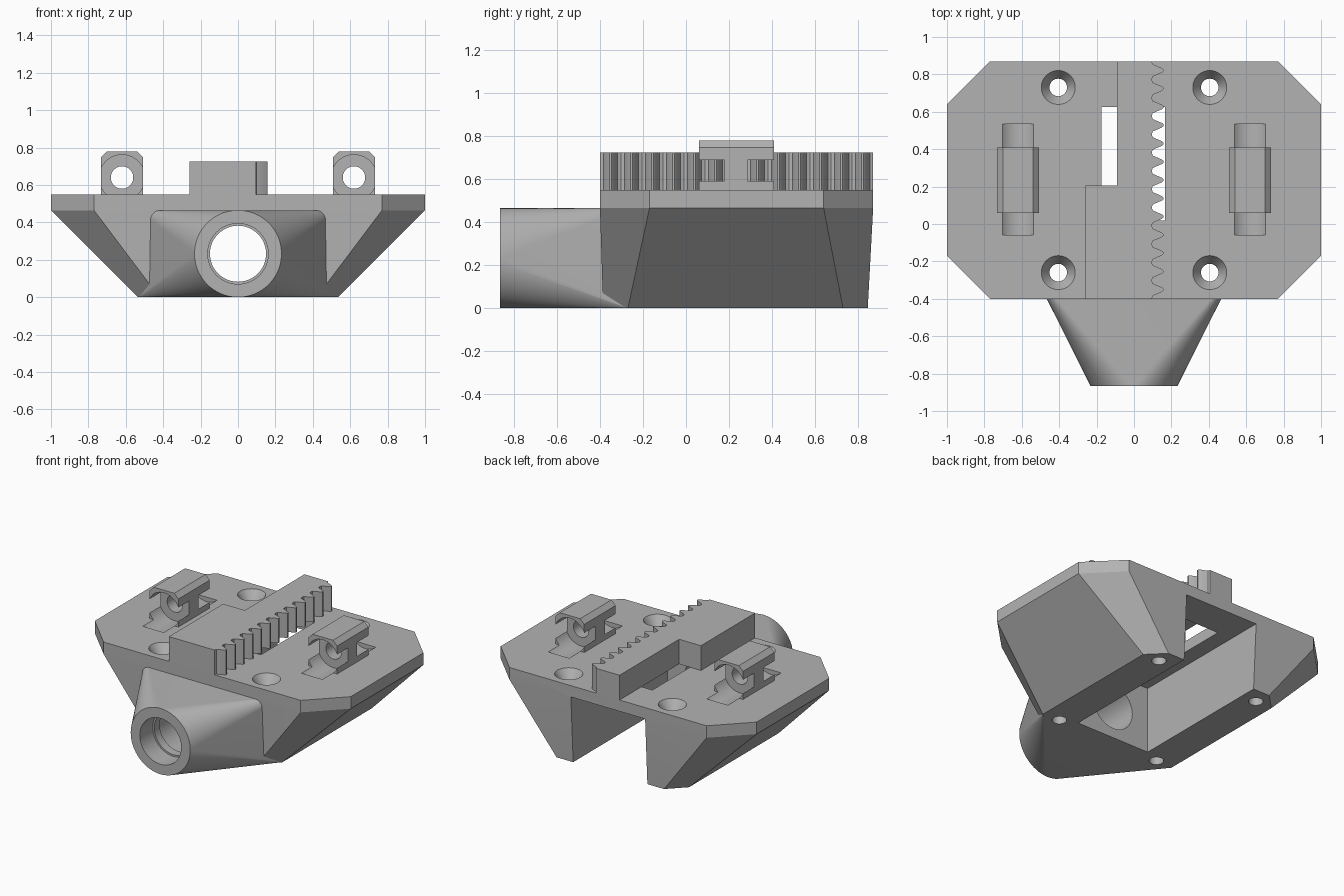
import bpy, bmesh, math
from mathutils import Matrix, Vector

cube = bpy.data.objects.get("Cube")
if cube:
    bpy.data.objects.remove(cube, do_unlink=True)

grey = bpy.data.materials.new("plain grey")
grey.use_nodes = True
COLOUR = (0.45, 0.45, 0.45, 1)
grey.diffuse_color = COLOUR
grey.node_tree.nodes["Principled BSDF"].inputs["Base Color"].default_value = COLOUR


def finish(name, bm):
    bmesh.ops.recalc_face_normals(bm, faces=bm.faces)
    mesh = bpy.data.meshes.new(name)
    bm.to_mesh(mesh)
    bm.free()
    mesh.materials.append(grey)
    obj = bpy.data.objects.new(name, mesh)
    bpy.context.collection.objects.link(obj)
    return obj


def hull(name, points):
    bm = bmesh.new()
    for p in points:
        bm.verts.new(p)
    bmesh.ops.convex_hull(bm, input=bm.verts)
    bmesh.ops.dissolve_limit(bm, angle_limit=0.005, verts=bm.verts, edges=bm.edges)
    return finish(name, bm)


def box(name, x0, x1, y0, y1, z0, z1):
    return hull(name, [(x, y, z) for x in (x0, x1) for y in (y0, y1) for z in (z0, z1)])


def prism(name, outline, axis, start, end):
    """Extrude a 2D outline along y or z."""
    bm = bmesh.new()
    place = (lambda a, b: (a, start, b)) if axis == "y" else (lambda a, b: (a, b, start))
    face = bm.faces.new([bm.verts.new(place(a, b)) for a, b in outline])
    new = bmesh.ops.extrude_face_region(bm, geom=[face])["geom"]
    step = Vector((0, end - start, 0)) if axis == "y" else Vector((0, 0, end - start))
    bmesh.ops.translate(bm, vec=step, verts=[v for v in new if isinstance(v, bmesh.types.BMVert)])
    return finish(name, bm)


def circle(a, b, r, n=48):
    return [(a + r * math.cos(math.tau * i / n), b + r * math.sin(math.tau * i / n)) for i in range(n)]


def rod(x, z, r, y0, y1):
    return prism("cutter", circle(x, z, r), "y", y0, y1)


def combine(obj, other, operation="DIFFERENCE"):
    mod = obj.modifiers.new("cut", "BOOLEAN")
    mod.operation, mod.solver, mod.object = operation, "EXACT", other
    bpy.context.view_layer.objects.active = obj
    bpy.ops.object.modifier_apply(modifier=mod.name)
    bpy.data.objects.remove(other, do_unlink=True)


def octagon(hx, y0, y1, c, z):
    return [(s * x, y, z) for s in (-1, 1) for x, y in
            ((hx, y0 + c), (hx, y1 - c), (hx - c, y0), (hx - c, y1))]


TOP, UNDER = 0.55, 0.465

# Tapered body with chamfered corners
body = hull("carriage_body", octagon(1, -0.4, 0.87, 0.23, TOP)
            + octagon(1, -0.4, 0.87, 0.23, UNDER) + octagon(0.535, -0.385, 0.845, 0.115, 0))

# Snout blending a round mouth into a rectangular root
snout = hull("snout", [(a, -0.865, b) for a, b in circle(0, 0.2325, 0.2325, 64)]
             + [(s * 0.533, -0.268, z) for s in (-1, 1) for z in (0, UNDER)])
combine(body, snout, "UNION")

# Channel open below and behind, window in the plate, and bore with a lip
combine(body, box("cutter", -0.29, 0.29, -0.21, 1, -0.1, 0.47))
combine(body, box("cutter", -0.175, 0.165, 0.02, 0.625, 0.4, 0.6))
combine(body, rod(0, 0.2325, 0.15, -1, -0.1))
combine(body, rod(0, 0.2325, 0.162, -1, -0.72))
combine(body, rod(0, 0.2325, 0.162, -0.66, -0.15))

# Countersunk screw holes
for x in (-0.405, 0.405):
    for y in (-0.26, 0.73):
        combine(body, prism("cutter", circle(x, y, 0.047, 32), "z", -0.1, 0.7))
        bm = bmesh.new()
        bmesh.ops.create_cone(bm, cap_ends=True, segments=32, radius1=0.047, radius2=0.101,
                              depth=0.08, matrix=Matrix.Translation((x, y, TOP - 0.025)))
        combine(body, finish("cutter", bm))

# Bored clips with open, rounded ends and matching grooves in the plate
clips = []
for side, cx in (("left", 0.62), ("right", -0.62)):
    w, c, z1 = 0.112, 0.032, 0.78
    outline = [(cx - w, TOP), (cx + w, TOP), (cx + w, z1 - c), (cx + w - c, z1),
               (cx - w + c, z1), (cx - w, z1 - c)]
    clip = prism(side + "_clip", outline, "y", 0.06, 0.41)
    for y0, y1 in ((-0.06, 0.18), (0.285, 0.535)):
        combine(clip, rod(cx, 0.64, 0.122, y0, y1))
        combine(body, rod(cx, 0.64, 0.122, y0, y1))
    combine(clip, rod(cx, 0.64, 0.06, 0, 0.5))
    clips.append(clip)

# Gear rack with a stepped back edge
teeth, y0, y1 = 13, -0.4, 0.87
pitch = (y1 - y0) / teeth
profile = [(-0.26, 0.205), (-0.26, y0)]
for i in range(teeth):
    for f, x in ((0, 0.095), (0.16, 0.1), (0.38, 0.15), (0.45, 0.157),
                 (0.55, 0.157), (0.62, 0.15), (0.84, 0.1)):
        profile.append((x, y0 + (i + f) * pitch))
profile += [(0.095, y1), (-0.09, y1), (-0.09, 0.205)]
rack = prism("gear_rack", profile, "z", TOP, 0.725)

# Smooth curved walls, keep hard edges
for obj in [body, rack] + clips:
    bpy.ops.object.select_all(action="DESELECT")
    obj.select_set(True)
    bpy.context.view_layer.objects.active = obj
    bpy.ops.object.shade_smooth_by_angle(angle=math.radians(25))
